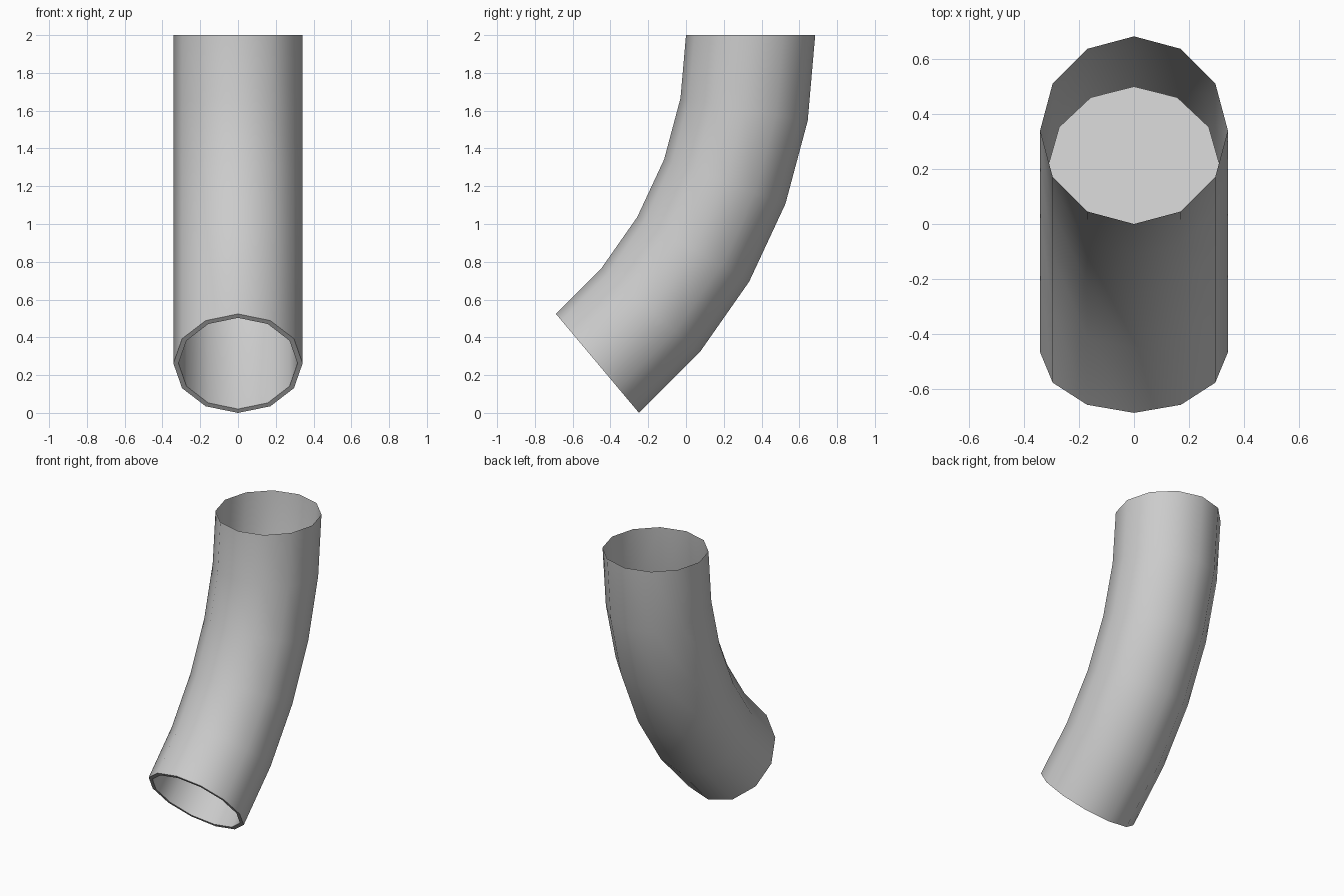
import bpy, bmesh
from math import cos, sin, radians, pi

cube = bpy.data.objects.get("Cube")
if cube:
    bpy.data.objects.remove(cube, do_unlink=True)

SIDES = 12
BEND_RADIUS = 2.269
OUTER, INNER = 0.342, 0.315
STEP = 10  # degrees of bend per segment

grey = bpy.data.materials.new("light grey")
grey.use_nodes = True
colour = (0.6, 0.6, 0.6, 1)
grey.diffuse_color = colour
grey.node_tree.nodes["Principled BSDF"].inputs["Base Color"].default_value = colour


def ring(bm, index, radius):
    """Cross-section of the bend at the given segment, counted from the top."""
    a = radians(index * STEP)
    verts = []
    for i in range(SIDES):
        t = 2 * pi * i / SIDES
        reach = BEND_RADIUS + radius * sin(t)
        y = OUTER - BEND_RADIUS + reach * cos(a)
        verts.append(bm.verts.new((radius * cos(t), y, 2 - reach * sin(a))))
    return verts


bm = bmesh.new()
# Outer wall from the open top down, round the lower rim, back up the inner wall
rings = [ring(bm, i, OUTER) for i in range(6)]
rings += [ring(bm, i, INNER) for i in (5, 4, 3, 2)]
for upper, lower in zip(rings, rings[1:]):
    for i in range(SIDES):
        j = (i + 1) % SIDES
        bm.faces.new((upper[i], lower[i], lower[j], upper[j]))
# Plug closing the inner wall partway up
bm.faces.new(rings[-1])
bmesh.ops.recalc_face_normals(bm, faces=bm.faces)
# Outer wall must face outwards
bm.faces.ensure_lookup_table()
wall = bm.faces[0]
if wall.normal.x * wall.calc_center_median().x < 0:
    bmesh.ops.reverse_faces(bm, faces=bm.faces)

mesh = bpy.data.meshes.new("bent_pipe")
bm.to_mesh(mesh)
bm.free()
mesh.materials.append(grey)
pipe = bpy.data.objects.new("bent_pipe", mesh)
bpy.context.collection.objects.link(pipe)

bpy.ops.object.select_all(action="DESELECT")
pipe.select_set(True)
bpy.context.view_layer.objects.active = pipe
bpy.ops.object.shade_smooth_by_angle(angle=radians(40))
